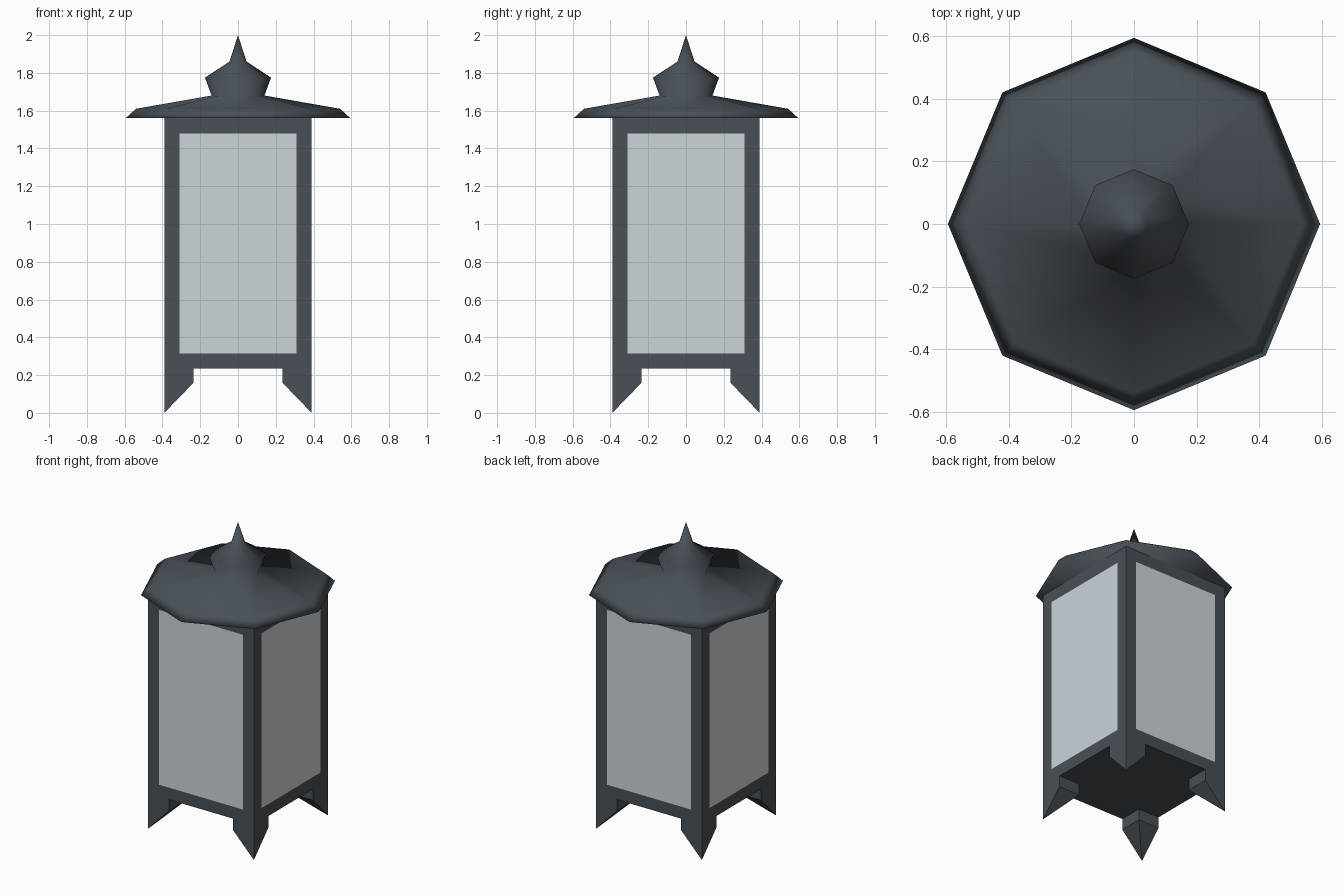
import bpy, bmesh, math
from mathutils import Matrix, Vector

if "Cube" in bpy.data.objects:
    bpy.data.objects.remove(bpy.data.objects["Cube"])

W = 0.39          # half width of the body
Z0, Z1 = 0.235, 1.56
BORDER = 0.08     # frame width around the glass
FOOT = 0.155      # foot block width
FOOT_Z = 0.16     # where the foot starts to taper


def material(name, rgb):
    m = bpy.data.materials.new(name)
    m.diffuse_color = (*rgb, 1)
    m.use_nodes = True
    m.node_tree.nodes["Principled BSDF"].inputs["Base Color"].default_value = m.diffuse_color
    return m


metal = material("dark_metal", (0.065, 0.08, 0.095))
glass = material("frosted_glass", (0.60, 0.66, 0.70))


def finish(bm, name, mat, smooth=False):
    bmesh.ops.recalc_face_normals(bm, faces=bm.faces)
    me = bpy.data.meshes.new(name)
    for f in bm.faces:
        f.smooth = smooth
    bm.to_mesh(me)
    bm.free()
    me.materials.append(mat)
    ob = bpy.data.objects.new(name, me)
    bpy.context.collection.objects.link(ob)
    return ob


# Body frame: box with a window opening inset into each side
bm = bmesh.new()
bmesh.ops.create_cube(bm, size=1, matrix=Matrix.Translation((0, 0, (Z0 + Z1) / 2))
                      @ Matrix.Diagonal((2 * W, 2 * W, Z1 - Z0, 1)))
bm.normal_update()
sides = [f for f in bm.faces if abs(f.normal.z) < 0.5]
top = [f for f in bm.faces if f.normal.z > 0.5]
bmesh.ops.inset_individual(bm, faces=sides, thickness=BORDER, use_even_offset=True)
panes = [[v.co.copy() for v in f.verts] for f in sides]
bmesh.ops.delete(bm, geom=sides + top, context='FACES_ONLY')
finish(bm, "body_frame", metal)

# Glass panes, flush with the frame
bm = bmesh.new()
for pts in panes:
    f = bm.faces.new([bm.verts.new(p) for p in pts])
f_ob = bpy.data.meshes.new("glass_panes")
bm.normal_update()
for f in bm.faces:
    if f.normal.dot(Vector((*f.calc_center_median().xy, 0))) < 0:
        f.normal_flip()
bm.to_mesh(f_ob)
bm.free()
f_ob.materials.append(glass)
bpy.context.collection.objects.link(bpy.data.objects.new("glass_panes", f_ob))


# Feet: square corner blocks tapering to a point at the outer corner
def foot(name, sx, sy):
    bm = bmesh.new()
    i = W - FOOT
    square = [(W, W), (i, W), (i, i), (W, i)]
    up = [bm.verts.new((x * sx, y * sy, Z0)) for x, y in square]
    low = [bm.verts.new((x * sx, y * sy, 0 if k == 0 else FOOT_Z))
           for k, (x, y) in enumerate(square)]
    bm.faces.new(up)
    for k in (0, 1, 2, 3):
        n = (k + 1) % 4
        bm.faces.new((up[k], up[n], low[n], low[k]))
    bm.faces.new((low[0], low[1], low[2]))
    bm.faces.new((low[0], low[2], low[3]))
    finish(bm, name, metal)


for sx, a in ((-1, "left"), (1, "right")):
    for sy, b in ((-1, "front"), (1, "back")):
        foot(f"foot_{b}_{a}", sx, sy)

# Roof and finial: eight-sided turned profile with corners on the axes
profile = [(0.595, Z1), (0.54, 1.61), (0.14, 1.68), (0.175, 1.775), (0.045, 1.86)]
bm = bmesh.new()
rings = [[bm.verts.new((r * math.cos(k * math.pi / 4), r * math.sin(k * math.pi / 4), z))
          for k in range(8)] for r, z in profile]
tip = bm.verts.new((0, 0, 2.0))
bm.faces.new(rings[0])
for k in range(8):
    n = (k + 1) % 8
    for lo, hi in zip(rings, rings[1:]):
        bm.faces.new((lo[k], lo[n], hi[n], hi[k]))
    bm.faces.new((rings[-1][k], rings[-1][n], tip))
finish(bm, "roof_and_finial", metal, smooth=True)
